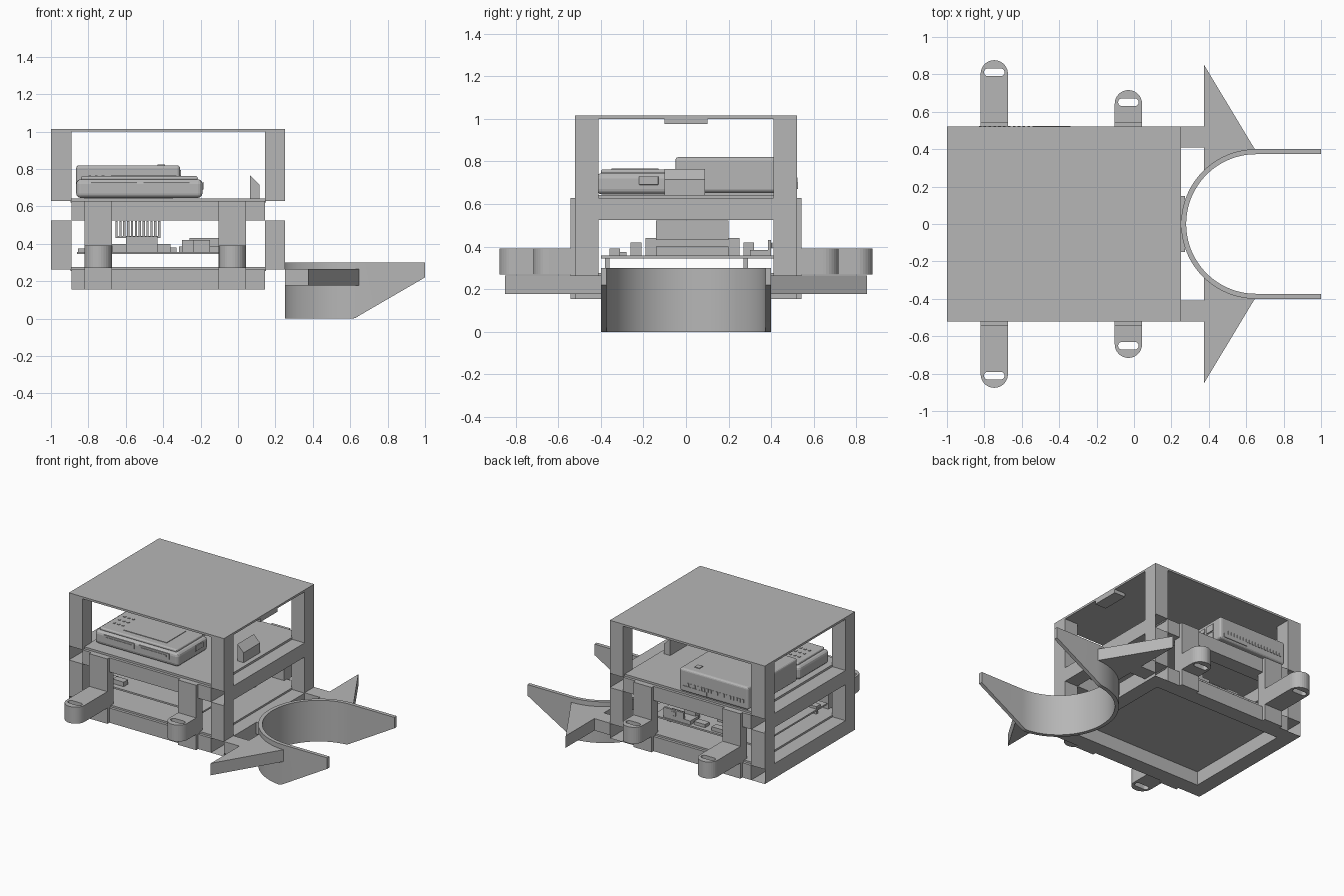
import bpy, bmesh, math

cube = bpy.data.objects.get("Cube")
if cube:
    bpy.data.objects.remove(cube)

grey = bpy.data.materials.new("plain grey")
grey.use_nodes = True
GREY = (0.47, 0.47, 0.47, 1)
grey.diffuse_color = GREY
grey.node_tree.nodes["Principled BSDF"].inputs["Base Color"].default_value = GREY


def finish(name, bm):
    mesh = bpy.data.meshes.new(name)
    bmesh.ops.recalc_face_normals(bm, faces=bm.faces)
    bm.to_mesh(mesh)
    bm.free()
    mesh.materials.append(grey)
    ob = bpy.data.objects.new(name, mesh)
    bpy.context.collection.objects.link(ob)
    return ob


def box(name, x, y, z, bevel=0):
    """Box from three (low, high) ranges."""
    bm = bmesh.new()
    bmesh.ops.create_cube(bm, size=1)
    for v in bm.verts:
        v.co = [(a + b) / 2 + c * (b - a) for c, (a, b) in zip(v.co, (x, y, z))]
    ob = finish(name, bm)
    if bevel:
        mod = ob.modifiers.new("rounded", "BEVEL")
        mod.width, mod.segments = bevel, 3
    return ob


def prism(name, pts, z):
    """Extrude an outline in plan between two heights."""
    bm = bmesh.new()
    face = bm.faces.new([bm.verts.new((px, py, z[0])) for px, py in pts])
    ext = bmesh.ops.extrude_face_region(bm, geom=[face])["geom"]
    bmesh.ops.translate(bm, vec=(0, 0, z[1] - z[0]),
                        verts=[g for g in ext if isinstance(g, bmesh.types.BMVert)])
    return finish(name, bm)


def arc(cx, cy, r, a0, a1, n):
    return [(cx + r * math.cos(math.radians(a0 + (a1 - a0) * i / n)),
             cy + r * math.sin(math.radians(a0 + (a1 - a0) * i / n))) for i in range(n + 1)]


def mirrored(pts, s):
    return [(px, py * s) for px, py in pts]


def span(a, b, s):
    return tuple(sorted((a * s, b * s)))


def tube(name, x, y, z):
    """Thin square tube along y with open ends."""
    bm = bmesh.new()
    rings = [[bm.verts.new((px, py, pz)) for px, pz in
              ((x[0], z[0]), (x[1], z[0]), (x[1], z[1]), (x[0], z[1]))] for py in y]
    for i in range(4):
        j = (i + 1) % 4
        bm.faces.new((rings[0][i], rings[0][j], rings[1][j], rings[1][i]))
    return finish(name, bm)


# Rack frame: posts, open side tubes, long rails and decks
W = 0.52
LEFT, RIGHT = (-1, -0.89), (0.145, 0.25)
LOW, MID = (0.155, 0.262), (0.525, 0.628)
for x in (LEFT, RIGHT):
    for s in (-1, 1):
        box("lower_post", x, span(0.41, W, s), (LOW[1], MID[0]))
        box("upper_post", x, span(0.41, W, s), (MID[1], 1.0))
    for z in (LOW, MID):
        tube("side_tube", x, (-W, W), z)
for z in (LOW, MID):
    for s in (-1, 1):
        box("long_rail", (LEFT[1], RIGHT[0]), span(0.41, W, s), z)
box("roof", (-1, 0.25), (-W, W), (1.0, 1.015))
box("shelf", (-0.895, 0.15), (-0.5, 0.5), (0.62, 0.643))
box("bottom_deck", (-0.895, 0.15), (-0.5, 0.5), (0.255, 0.275))
box("roof_tab", (0.16, 0.25), (-0.1, 0.1), (0.975, 1.0))


# Mounting brackets with slotted lugs
def lug(cx, tip, s):
    r = 0.073
    outer = arc(cx, tip - r, r, 0, 180, 16)
    slot_y, h, k = tip - 0.065, 0.021, 0.034
    slot = arc(cx + k, slot_y, h, -90, 90, 8) + arc(cx - k, slot_y, h, 90, 270, 8)
    body = prism("lug", mirrored([(cx + r, 0.5)] + outer + [(cx - r, 0.5)], s), (0.27, 0.39))
    cutter = prism("slot_cutter", mirrored(slot, s), (0.2, 0.45))
    cutter.hide_render = True
    cutter.hide_set(True)
    mod = body.modifiers.new("slot", "BOOLEAN")
    mod.object, mod.solver = cutter, "EXACT"
    box("bracket", (cx - r, cx + r), span(0.47, 0.543, s), (0.155, 0.628))


for s in (-1, 1):
    lug(-0.747, 0.876, s)
    lug(-0.03, 0.716, s)

# U-shaped bumper with sloping lower edge
C, R, T = 0.652, 0.4, 0.027


def u_path(r):
    return [(1, r), (0.82, r)] + arc(C, 0, r, 90, 270, 64) + [(0.82, -r), (1, -r)]


bm = bmesh.new()
sections = []
for (ox, oy), (ix, iy) in zip(u_path(R), u_path(R - T)):
    low = max(0, (ox - 0.62) * 0.58)
    sections.append([bm.verts.new(p) for p in
                     ((ox, oy, low), (ox, oy, 0.3), (ix, iy, 0.3), (ix, iy, low))])
for a, b in zip(sections, sections[1:]):
    for i in range(4):
        j = (i + 1) % 4
        bm.faces.new((a[i], a[j], b[j], b[i]))
bm.faces.new(sections[0])
bm.faces.new(sections[-1])
bumper = finish("bumper", bm)
bpy.context.view_layer.objects.active = bumper
bumper.select_set(True)
bpy.ops.object.shade_smooth_by_angle()
bumper.select_set(False)

# Swept wings and arms joining bumper to frame
WING = (0.178, 0.265)
for s in (-1, 1):
    outline = [(0.375, 0.85)] + arc(C, 0, R - 0.01, 90, 135, 14)
    prism("wing", mirrored(outline + [(0.375, 0.29)], s), WING)
    box("wing_arm", (0.25, 0.376), span(0.41, W, s), WING)
box("bumper_joint", (0.25, 0.274), (-0.15, 0.15), WING)

# Handheld unit at the front of the shelf
box("front_unit", (-0.865, -0.19), (-0.42, -0.07), (0.645, 0.745), 0.025)
box("front_unit_lid", (-0.84, -0.215), (-0.4, -0.09), (0.74, 0.762), 0.01)
box("front_unit_screen", (-0.68, -0.33), (-0.35, -0.13), (0.762, 0.766))
for x in ((-0.785, -0.54), (-0.505, -0.26)):
    box("front_slot_rim", x, (-0.426, -0.419), (0.69, 0.73))
    box("front_slot_bar", (x[0] + 0.02, x[1] - 0.02), (-0.43, -0.425), (0.702, 0.718))
for i in range(3):
    for j in range(3):
        x, y = -0.8 + i * 0.035, -0.3 + j * 0.06
        box("front_unit_key", (x, x + 0.015), (y, y + 0.015), (0.762, 0.766))
box("front_unit_socket", (-0.191, -0.184), (-0.22, -0.13), (0.69, 0.73), 0.003)

# Small computer at the back of the shelf
box("back_unit", (-0.865, -0.31), (-0.05, 0.52), (0.655, 0.82), 0.015)
box("back_unit_foot", (-0.82, -0.35), (0, 0.48), (0.643, 0.66))
box("back_unit_tab", (-0.535, -0.34), (0.515, 0.525), (0.67, 0.7))
for y, z in (((0.1, 0.17), (0.69, 0.73)), ((0.19, 0.26), (0.69, 0.75)),
             ((0.29, 0.36), (0.68, 0.71)), ((0.29, 0.36), (0.72, 0.75)),
             ((0.29, 0.36), (0.76, 0.79)), ((0.38, 0.45), (0.68, 0.73)),
             ((0.38, 0.45), (0.74, 0.79)), ((0.12, 0.24), (0.765, 0.795))):
    box("back_unit_port", (-0.312, -0.304), y, z)
for i in range(18):
    x = -0.83 + i * 0.026
    box("back_unit_vent", (x, x + 0.014), (0.518, 0.524), (0.7, 0.725))
box("back_unit_button", (-0.43, -0.39), (0.42, 0.46), (0.82, 0.825))

# Sensor block with sloping top, facing the bumper
bm = bmesh.new()
profile = ((0.065, 0.643), (0.115, 0.643), (0.115, 0.715), (0.065, 0.765))
ends = [[bm.verts.new((x, y, z)) for x, z in profile] for y in (-0.1, 0.09)]
for i in range(4):
    j = (i + 1) % 4
    bm.faces.new((ends[0][i], ends[0][j], ends[1][j], ends[1][i]))
for end in ends:
    bm.faces.new(end)
finish("sensor_block", bm)

# Circuit board on standoffs with heatsink and connectors
box("circuit_board", (-0.86, -0.02), (-0.4, 0.41), (0.345, 0.357))
for x in (-0.8, -0.08):
    for y in (-0.38, 0.27):
        box("standoff", (x, x + 0.025), (y, y + 0.02), (0.275, 0.345))
box("processor", (-0.6, -0.43), (-0.19, 0.25), (0.357, 0.44))
box("processor_step", (-0.675, -0.36), (-0.14, 0.2), (0.357, 0.4))
box("heatsink_base", (-0.655, -0.415), (-0.14, 0.2), (0.43, 0.442))
for i in range(12):
    x = -0.655 + i * 0.0207
    box("heatsink_fin", (x, x + 0.012), (-0.14, 0.2), (0.44, 0.522))
box("socket_base", (-0.315, -0.1), (0.3, 0.4), (0.357, 0.385))
ring = box("socket_plate", (-0.26, -0.1), (0.385, 0.4), (0.38, 0.43))
box("socket_nut", (-0.2, -0.165), (0.4, 0.406), (0.39, 0.42), 0.004)
for x, y, top in ((-0.855, -0.33, 0.375), (-0.76, -0.36, 0.39), (-0.57, 0.34, 0.385),
                  (-0.42, 0.33, 0.38), (-0.24, -0.26, 0.42), (-0.3, 0.27, 0.42)):
    box("board_connector", (x, x + 0.09), (y, y + 0.05), (0.357, top))
